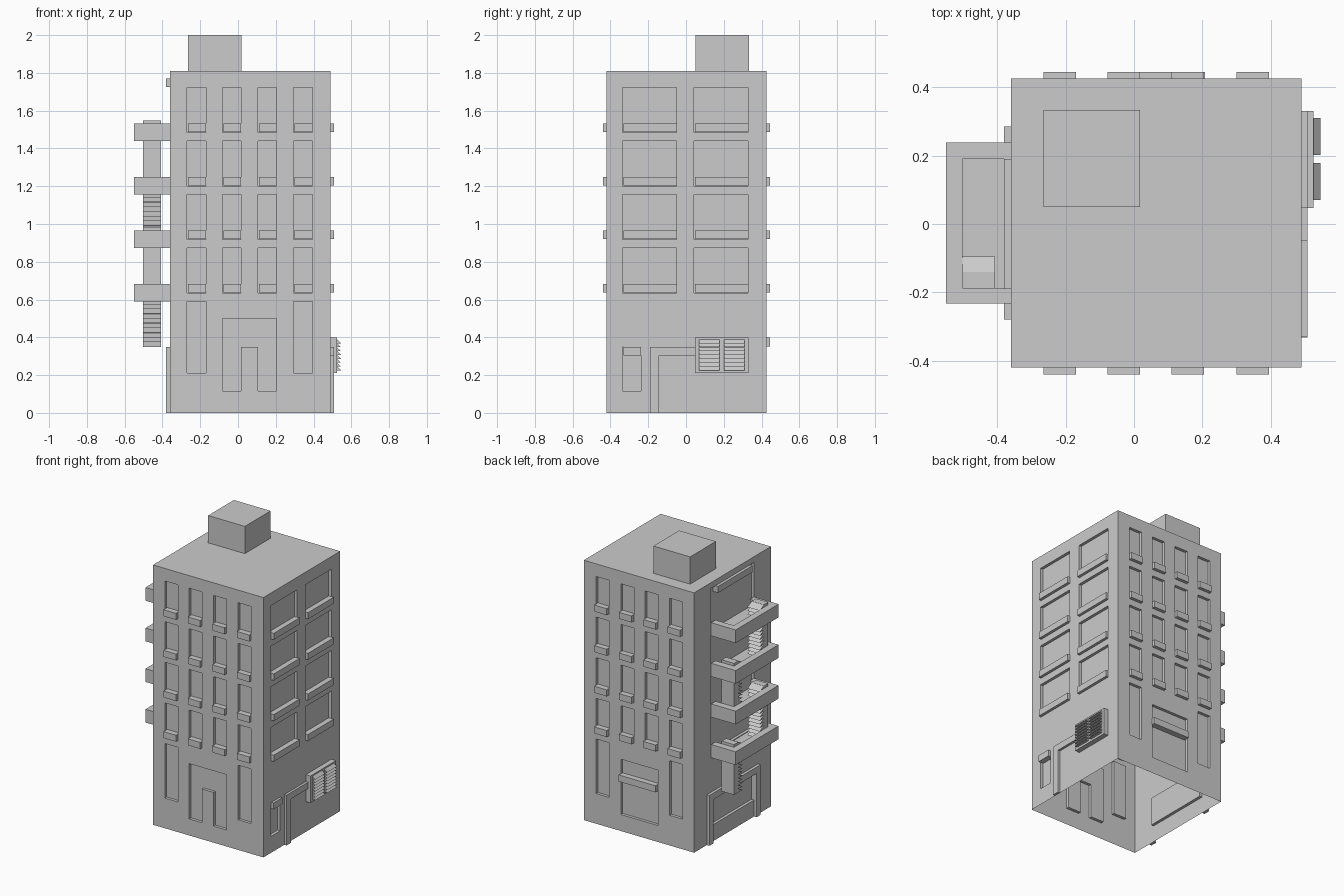
import bpy, bmesh
from mathutils import Vector

if "Cube" in bpy.data.objects:
    bpy.data.objects.remove(bpy.data.objects["Cube"])

X0, X1, Y0, Y1, H = -0.36, 0.49, -0.42, 0.425, 1.81
PITCH, DEPTH = 0.283, 0.02
FLOORS = [i * PITCH for i in range(4)]


def finish(bm, name):
    me = bpy.data.meshes.new(name)
    bm.to_mesh(me)
    bm.free()
    ob = bpy.data.objects.new(name, me)
    bpy.context.collection.objects.link(ob)
    return ob


def add_box(bm, x0, x1, y0, y1, z0, z1):
    v = [bm.verts.new((x, y, z)) for x in (x0, x1) for y in (y0, y1) for z in (z0, z1)]
    for f in ((0, 1, 3, 2), (4, 6, 7, 5), (0, 4, 5, 1), (2, 3, 7, 6), (0, 2, 6, 4), (1, 5, 7, 3)):
        bm.faces.new([v[i] for i in f])
    return v


def boxes(name, items):
    bm = bmesh.new()
    for b in items:
        add_box(bm, *b)
    return finish(bm, name)


def add_wedge(bm, a, b, out, h):
    # Triangular slat running a to b; its lower edge sticks out
    ends = []
    for p in (Vector(a), Vector(b)):
        ends.append([bm.verts.new(p), bm.verts.new(p + out), bm.verts.new(p + Vector((0, 0, h)))])
    s, e = ends
    faces = [bm.faces.new(s), bm.faces.new(e[::-1])]
    for i in range(3):
        j = (i + 1) % 3
        faces.append(bm.faces.new((s[j], s[i], e[i], e[j])))
    bmesh.ops.recalc_face_normals(bm, faces=faces)


# Recesses on each wall: (u0, u1, z0, z1)
COLS = [(-0.27, -0.17), (-0.083, 0.017), (0.105, 0.205), (0.295, 0.395)]
BAYS = [(-0.335, -0.05), (0.042, 0.327)]
upper = [(a, b, 0.635 + f, 0.873 + f) for a, b in COLS for f in FLOORS]
ground = [(a, b, 0.21, 0.59) for a, b in (COLS[0], COLS[3])]
front = upper + ground + [(-0.083, 0.205, 0.35, 0.5), (-0.083, 0.017, 0.115, 0.35), (0.105, 0.205, 0.115, 0.35)]
back = upper + ground + [(-0.083, 0.205, 0.115, 0.5)]
right = [(a, b, 0.635 + f, 0.873 + f) for a, b in BAYS for f in FLOORS] + [(-0.335, -0.237, 0.115, 0.35)]
left = [(-0.235, 0.24, 0.62, 1.77), (-0.235, 0.24, 0.115, 0.31)]
zs = sorted({0, H} | {r[i] for w in (front, back, right, left) for r in w for i in (2, 3)})


def add_wall(bm, u0, u1, rects, place, inward, flip):
    us = sorted({u0, u1} | {r[i] for r in rects for i in (0, 1)})
    grid = [[bm.verts.new(place(u, z)) for z in zs] for u in us]
    sunk = []
    for i in range(len(us) - 1):
        for j in range(len(zs) - 1):
            q = [grid[i][j], grid[i + 1][j], grid[i + 1][j + 1], grid[i][j + 1]]
            f = bm.faces.new(q[::-1] if flip else q)
            cu, cz = (us[i] + us[i + 1]) / 2, (zs[j] + zs[j + 1]) / 2
            if any(a < cu < b and c < cz < d for a, b, c, d in rects):
                sunk.append(f)
    new = bmesh.ops.extrude_face_region(bm, geom=sunk)["geom"]
    for g in new:
        if isinstance(g, bmesh.types.BMVert):
            g.co += Vector(inward) * DEPTH
    bmesh.ops.delete(bm, geom=[f for f in sunk if f.is_valid], context='FACES')


# Main shell, open underneath
bm = bmesh.new()
add_wall(bm, X0, X1, front, lambda u, z: (u, Y0, z), (0, 1, 0), False)
add_wall(bm, X0, X1, back, lambda u, z: (u, Y1, z), (0, -1, 0), True)
add_wall(bm, Y0, Y1, right, lambda u, z: (X1, u, z), (-1, 0, 0), False)
add_wall(bm, Y0, Y1, left, lambda u, z: (X0, u, z), (1, 0, 0), True)
bm.faces.new([bm.verts.new(p) for p in ((X0, Y0, H), (X1, Y0, H), (X1, Y1, H), (X0, Y1, H))])
bmesh.ops.remove_doubles(bm, verts=bm.verts, dist=1e-5)
finish(bm, "building_shell")

# Roof block
boxes("roof_block", [(-0.265, 0.018, 0.05, 0.333, H, 2.0)])

# Window sills
sills = []
for f in FLOORS:
    z = (0.637 + f, 0.682 + f)
    for a, b in COLS:
        sills += [(a + 0.005, b, Y0 - 0.02, Y0 + DEPTH, *z), (a + 0.005, b, Y1 - DEPTH, Y1 + 0.02, *z)]
    for a, b in BAYS:
        sills.append((X1 - DEPTH, X1 + 0.017, a + 0.005, b + 0.003, *z))
boxes("window_sills", sills)

# Hoods over the back gate and the side door
boxes("back_gate_hood", [(-0.076, 0.207, Y1 - DEPTH, Y1 + 0.02, 0.352, 0.398)])
boxes("side_door_hood", [(X1 - DEPTH, X1 + 0.017, -0.332, -0.237, 0.305, 0.35)])

# Duct leading to the vent
boxes("vent_duct", [(X1, X1 + 0.017, -0.19, -0.143, 0, 0.35), (X1, X1 + 0.017, -0.143, 0.047, 0.305, 0.35)])

# Vent box with two louvre panels
boxes("vent_box", [(X1, 0.525, 0.047, 0.33, 0.21, 0.398)])
bm = bmesh.new()
for y0, y1 in ((0.07, 0.178), (0.202, 0.31)):
    for i in range(8):
        z = 0.225 + i * 0.0205
        add_wedge(bm, (0.525, y0, z), (0.525, y1, z), Vector((0.02, 0, 0)), 0.02)
finish(bm, "vent_louvres")

# Frame around the left ground entrance, and the header at the top
boxes("entrance_frame", [(-0.38, X0, 0.24, 0.285, 0, 0.35), (-0.38, X0, -0.28, -0.235, 0, 0.35),
                         (-0.38, X0, -0.235, 0.24, 0.305, 0.35)])
boxes("left_header", [(-0.38, X0 + DEPTH, -0.19, 0.19, 1.725, 1.77)])

# Balconies (tray with rim) and alternating ladders between them
for n, f in enumerate(FLOORS):
    z0, z1 = 0.59 + f, 0.682 + f
    boxes(f"balcony_{n + 1}", [
        (-0.55, X0 + DEPTH, -0.233, 0.238, z0, z0 + 0.025),
        (-0.55, -0.502, -0.233, 0.238, z0 + 0.025, z1),
        (-0.502, X0, 0.19, 0.238, z0 + 0.025, z1),
        (-0.502, X0, -0.233, -0.188, z0 + 0.025, z1)])
    s = 1 if n % 2 == 0 else -1
    lo, hi = 0.35 + f, 0.70 + f
    bm = bmesh.new()
    ya, yb = sorted((s * 0.188, s * 0.14))
    add_box(bm, -0.502, -0.407, ya, yb, lo, hi)
    for i in range(14):
        z = lo + i * 0.025
        add_wedge(bm, (-0.502, s * 0.14, z), (-0.407, s * 0.14, z), Vector((0, -s * 0.045, 0)), 0.024)
    finish(bm, f"ladder_{n + 1}")
